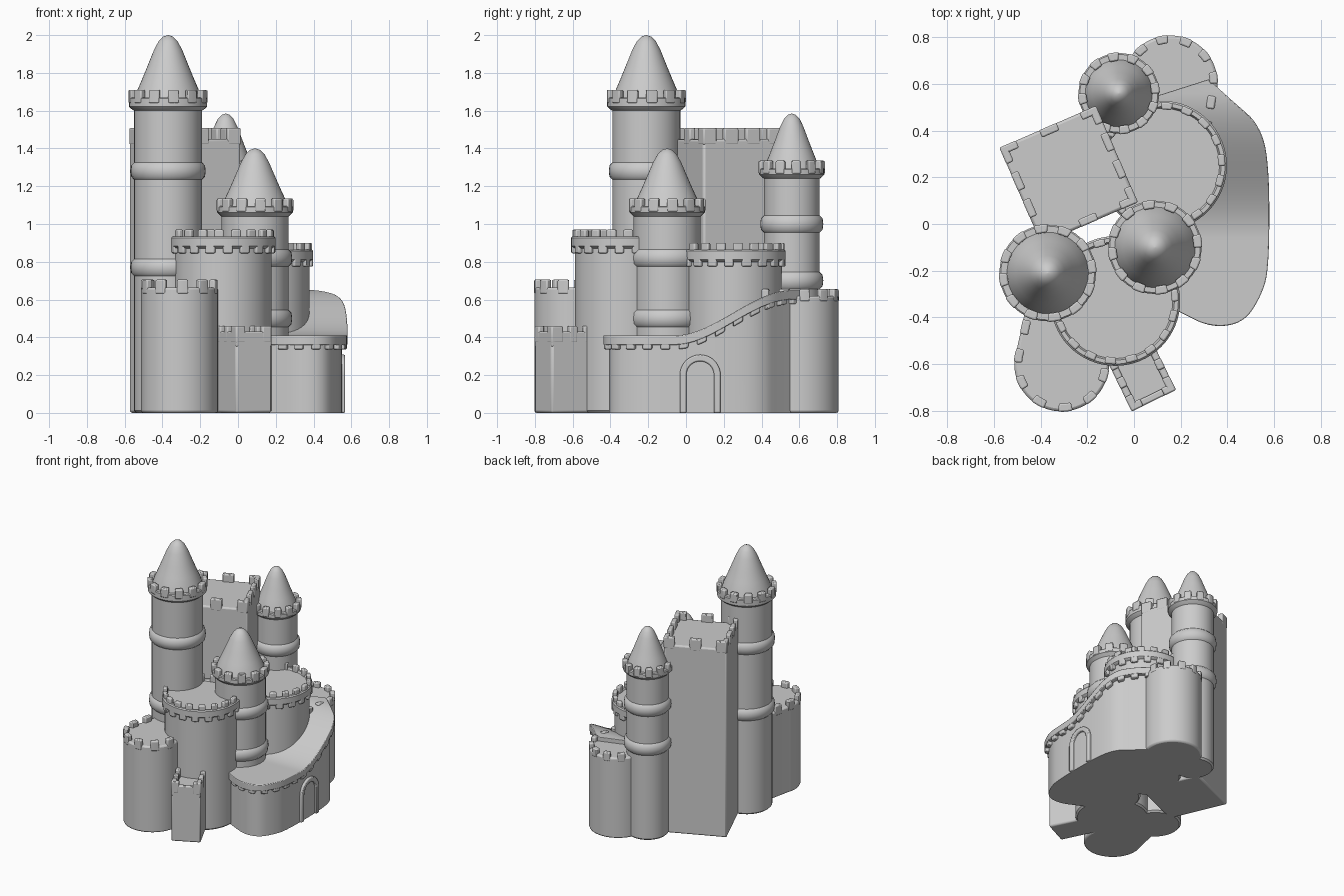
import bpy, bmesh, math
from mathutils import Vector, Matrix

if "Cube" in bpy.data.objects:
    bpy.data.objects.remove(bpy.data.objects["Cube"])


def finish(name, bm, bevel=0.0):
    bmesh.ops.remove_doubles(bm, verts=bm.verts, dist=1e-5)
    bmesh.ops.recalc_face_normals(bm, faces=bm.faces)
    me = bpy.data.meshes.new(name)
    bm.to_mesh(me)
    bm.free()
    ob = bpy.data.objects.new(name, me)
    bpy.context.collection.objects.link(ob)
    bpy.ops.object.select_all(action='DESELECT')
    ob.select_set(True)
    bpy.context.view_layer.objects.active = ob
    bpy.ops.object.shade_smooth_by_angle(angle=math.radians(40))
    if bevel:
        b = ob.modifiers.new("soft_edges", 'BEVEL')
        b.width, b.segments, b.limit_method = bevel, 2, 'ANGLE'
        b.angle_limit = math.radians(40)
    return ob


def lathe(name, c, profile, n=40):
    bm = bmesh.new()
    rings = [[bm.verts.new((c[0] + r * math.cos(i * math.tau / n),
                            c[1] + r * math.sin(i * math.tau / n), z))
              for i in range(n)] for r, z in profile]
    for a, b in zip(rings, rings[1:]):
        for i in range(n):
            j = (i + 1) % n
            bm.faces.new((a[i], a[j], b[j], b[i]))
    bm.faces.new(rings[0][::-1])
    bm.faces.new(rings[-1])
    return finish(name, bm)


def prism(name, pts, z1, bevel=0.012):
    bm = bmesh.new()
    f = bm.faces.new([bm.verts.new((x, y, 0)) for x, y in pts])
    up = bmesh.ops.extrude_face_region(bm, geom=[f])
    for v in up['geom']:
        if isinstance(v, bmesh.types.BMVert):
            v.co.z = z1
    return finish(name, bm, bevel)


def wall(bm, outer, inner, bot, top):
    """Solid strip between two plan paths, bot/top are heights as functions of y."""
    secs = [[bm.verts.new((p.x, p.y, h(p.y))) for p, h in
             ((o, bot), (o, top), (i, top), (i, bot))] for o, i in zip(outer, inner)]
    for a, b in zip(secs, secs[1:]):
        for k in range(4):
            m = (k + 1) % 4
            bm.faces.new((a[k], b[k], b[m], a[m]))
    bm.faces.new(secs[0])
    bm.faces.new(secs[-1][::-1])


def sample(path, t):
    """Point and outward normal at fraction t of a counter-clockwise path."""
    lens = [(b - a).length for a, b in zip(path, path[1:])]
    s = max(0, min(1, t)) * sum(lens)
    for a, b, l in zip(path, path[1:], lens):
        if s <= l + 1e-6:
            d = (b - a) / l
            return a + d * s, Vector((d.y, -d.x))
        s -= l
    return path[-1], Vector((d.y, -d.x))


def row(name, path, spans, out, inn, bot, top, bevel=0.007):
    bm = bmesh.new()
    bot = bot if callable(bot) else (lambda y, b=bot: b)
    top = top if callable(top) else (lambda y, b=top: b)
    for s0, s1 in spans:
        q = [sample(path, s0 + (s1 - s0) * k / 3) for k in range(4)]
        wall(bm, [p + n * out for p, n in q], [p - n * inn for p, n in q], bot, top)
    return finish(name, bm, bevel)


def even(n, frac, shift=0.0):
    return [((i + shift) / n, (i + shift + frac) / n) for i in range(n)]


def arc(c, r, a0, a1, n=48):
    return [Vector((c[0] + r * math.cos(math.radians(a0 + (a1 - a0) * i / n)),
                    c[1] + r * math.sin(math.radians(a0 + (a1 - a0) * i / n))))
            for i in range(n + 1)]


# round towers with swollen bands, a flared crown and a rounded cone roof
def tower(name, c, r, R, tip, top, bands):
    h = 0.1 if r > 0.17 and tip > 1.9 else 0.085
    prof = [(r - 0.012, 0), (r, 0.012)]
    for z in bands:
        prof += [(r, z - 0.045), (r + 0.015, z - 0.03), (r + 0.019, z),
                 (r + 0.015, z + 0.03), (r, z + 0.045)]
    zb, zr = top - h, top - 0.04
    prof += [(r, zb - 0.01), (R - 0.012, zb), (R, zb + 0.012), (R, zr - 0.006), (R - 0.006, zr)]
    k, H = r * 0.97, tip - zr
    prof += [(k, zr)] + [(k * a, zr + H * b) for a, b in
             ((0.93, 0.12), (0.80, 0.28), (0.62, 0.51), (0.43, 0.76), (0.29, 0.90),
              (0.15, 0.975), (0.01, 1.0))]
    lathe(name, c, prof)
    row(name + "_merlons", arc(c, R, 0, 360), even(12, 0.56), 0.003, 0.034, zr - 0.03, top)


tower("tall_tower", (-0.37, -0.21), 0.18, 0.207, 2.0, 1.71, (0.77, 1.28))
tower("back_tower", (-0.065, 0.56), 0.148, 0.173, 1.585, 1.335, (0.7, 1.0))
tower("middle_tower", (0.09, -0.10), 0.178, 0.2, 1.4, 1.135, (0.5, 0.82))


# wide drums with a rim, hanging teeth and merlons
def drum(name, c, top):
    r, R = 0.258, 0.278
    lathe(name, c, [(r - 0.012, 0), (r, 0.012), (r, top - 0.1), (R - 0.008, top - 0.095),
                    (R, top - 0.087), (R, top - 0.043), (R - 0.008, top - 0.035),
                    (r - 0.005, top - 0.035), (r - 0.012, top - 0.05)], 64)
    row(name + "_teeth", arc(c, R, 0, 360), even(18, 0.55, 0.5), 0, 0.04, top - 0.125, top - 0.08)
    row(name + "_merlons", arc(c, R, 0, 360), even(18, 0.55), -0.006, 0.037, top - 0.06, top)


drum("front_drum", (-0.08, -0.33), 0.97)
drum("back_drum", (0.12, 0.25), 0.9)

# low rounded bastions
bastion = [Vector((-0.44, -0.25))] + arc((-0.31, -0.6), 0.203, 160, 375) + [Vector((-0.15, -0.35))]
prism("front_bastion", bastion, 0.665)
row("front_bastion_merlons", bastion, even(10, 0.5, 0.3), 0.002, 0.034, 0.63, 0.705)
bastion = [Vector((0.32, 0.35))] + arc((0.155, 0.605), 0.203, -15, 185) + [Vector((0.0, 0.4))]
prism("back_bastion", bastion, 0.62)
row("back_bastion_merlons", bastion, even(10, 0.5, 0.3), 0.002, 0.034, 0.59, 0.655)


# square towers with corner and side merlons
def square(name, c, w, d, deg, floor, top, mids, corner, rim):
    rot = Matrix.Rotation(math.radians(deg), 2)
    p = [Vector(c) + rot @ Vector((x * w / 2, y * d / 2))
         for x, y in ((-1, -1), (1, -1), (1, 1), (-1, 1))]
    prism(name, p, floor)
    for i in range(4):
        side = [p[i], p[(i + 1) % 4]]
        if rim:
            row(f"{name}_rim_{i}", side, [(0, 1)], 0, 0.03, floor - 0.05, rim)
        half = 0.09
        spans = [(0, corner), (1 - corner, 1)] + [(m - half, m + half) for m in mids[i % 2]]
        row(f"{name}_merlons_{i}", side, spans, 0.001, 0.033, floor - 0.03, top)


square("square_keep", (-0.28, 0.21), 0.45, 0.45, 23.5, 1.45, 1.508,
       [(0.5,), (0.36, 0.64)], 0.17, None)
square("gate_turret", (0.028, -0.64), 0.21, 0.26, 26, 0.4, 0.46, [(), (0.5,)], 0.26, 0.43)


# curved outer terrace: plan outline smoothed by corner cutting
plan = [Vector(p) for p in ((0.19, -0.375), (0.33, -0.445), (0.47, -0.425), (0.545, -0.31),
                            (0.58, -0.19), (0.58, 0.27), (0.535, 0.43), (0.43, 0.52), (0.32, 0.62))]
for _ in range(3):
    cut = [plan[0]]
    for a, b in zip(plan, plan[1:]):
        cut += [a.lerp(b, 0.25), a.lerp(b, 0.75)]
    plan = cut + [plan[-1]]


def rise(y):
    t = max(0.0, min(1.0, (y + 0.06) / 0.62))
    return 0.41 + 0.24 * t * t * (3 - 2 * t)


q = [sample(plan, i / 60) for i in range(61)]
inner = [Vector((0.1, max(-0.3, min(0.55, p.y)))) for p, n in q]
bm = bmesh.new()
wall(bm, [p - n * 0.03 for p, n in q], inner, lambda y: 0.0, lambda y: rise(y) - 0.02)
finish("terrace_wall", bm, 0.01)
bm = bmesh.new()
wall(bm, [p for p, n in q], inner, lambda y: rise(y) - 0.05, rise)
finish("terrace_lip", bm, 0.01)
row("terrace_teeth", plan, even(15, 0.52, 0.2), -0.002, 0.045,
    lambda y: rise(y) - 0.074, lambda y: rise(y) - 0.04)

# arched doorway trim on the terrace wall (drawn flat, then stood up facing +x)
bm = bmesh.new()
o = [Vector((0.108, 0))] + arc((0, 0.2), 0.108, 0, 180, 24) + [Vector((-0.108, 0))]
i = [Vector((0.073, 0))] + arc((0, 0.2), 0.073, 0, 180, 24) + [Vector((-0.073, 0))]
wall(bm, o, i, lambda y: 0.53, lambda y: 0.567)
bmesh.ops.transform(bm, verts=bm.verts, matrix=Matrix(
    ((0, 0, 1, 0), (1, 0, 0, 0.075), (0, 1, 0, 0), (0, 0, 0, 1))))
finish("door_arch", bm, 0.007)
